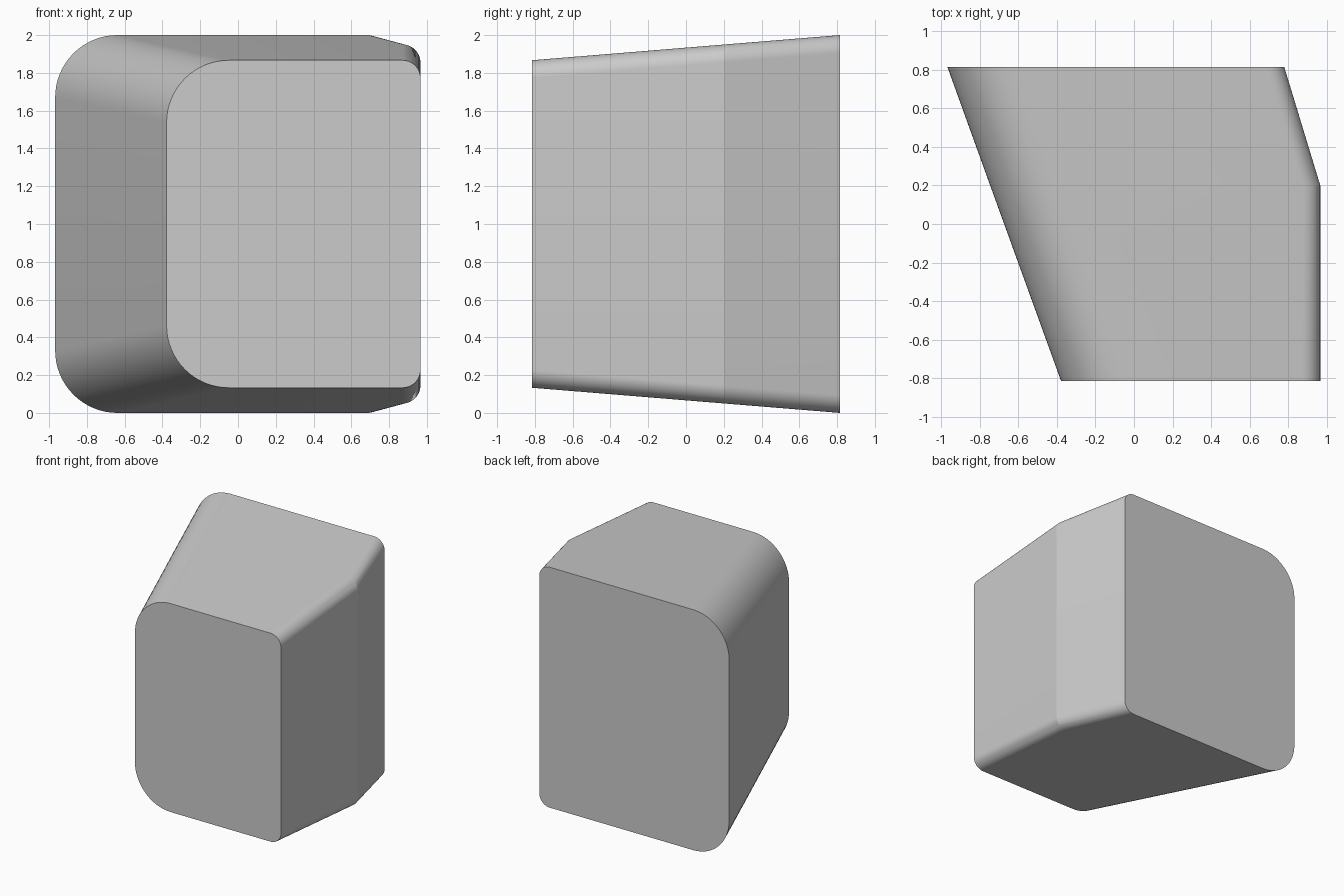
import bpy, bmesh, math

if "Cube" in bpy.data.objects:
    bpy.data.objects.remove(bpy.data.objects["Cube"])

SEG = 16        # segments per rounded corner
R_LEFT, R_RIGHT = 0.33, 0.095

# stations along depth: y, left x, right x, half height
STATIONS = [(-0.815, -0.378, 0.966, 0.867),
            (0.2, -0.746, 0.966, 0.950),
            (0.815, -0.968, 0.779, 1.0)]


def section(y, left, right, h):
    """Rounded rectangle, wide fillets on the left and tight ones on the right."""
    corners = [(right - R_RIGHT, h - R_RIGHT, R_RIGHT, 0),
               (left + R_LEFT, h - R_LEFT, R_LEFT, 90),
               (left + R_LEFT, R_LEFT - h, R_LEFT, 180),
               (right - R_RIGHT, R_RIGHT - h, R_RIGHT, 270)]
    pts = []
    for cx, cz, r, start in corners:
        for i in range(SEG + 1):
            a = math.radians(start + 90 * i / SEG)
            pts.append((cx + r * math.cos(a), y, 1 + cz + r * math.sin(a)))
    return pts


# tapered body lofted from front to back
bm = bmesh.new()
rings = [[bm.verts.new(p) for p in section(*s)] for s in STATIONS]
n = len(rings[0])
for a, b in zip(rings, rings[1:]):
    for i in range(n):
        j = (i + 1) % n
        bm.faces.new((a[i], a[j], b[j], b[i]))

# flat front and back faces
bm.faces.new(rings[0])
bm.faces.new(rings[-1])
bmesh.ops.recalc_face_normals(bm, faces=bm.faces[:])

mesh = bpy.data.meshes.new("tapered_body")
bm.to_mesh(mesh)
bm.free()
body = bpy.data.objects.new("tapered_body", mesh)
bpy.context.collection.objects.link(body)
bpy.context.view_layer.objects.active = body
body.select_set(True)
bpy.ops.object.shade_smooth_by_angle(angle=math.radians(12))
